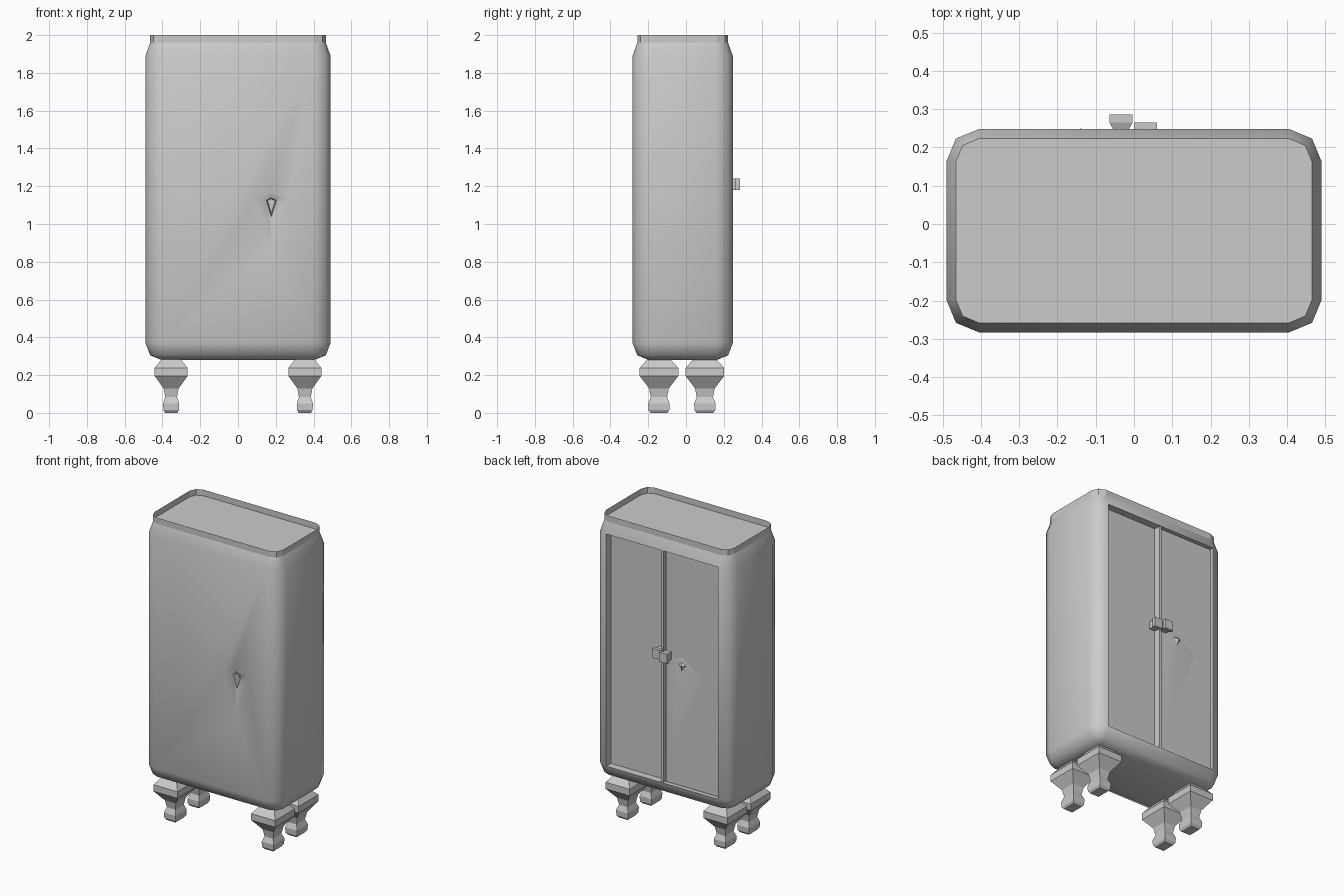
import bpy, bmesh, math
from mathutils import Vector

if "Cube" in bpy.data.objects:
    bpy.data.objects.remove(bpy.data.objects["Cube"])

HX, Y0, Y1, R = 0.49, -0.283, 0.248, 0.085   # body outline and corner radius


def finish(name, bm, smooth=None):
    bmesh.ops.remove_doubles(bm, verts=bm.verts, dist=1e-5)
    bmesh.ops.recalc_face_normals(bm, faces=bm.faces)
    me = bpy.data.meshes.new(name)
    bm.to_mesh(me)
    bm.free()
    ob = bpy.data.objects.new(name, me)
    bpy.context.collection.objects.link(ob)
    if smooth:
        shade(ob, smooth)
    return ob


def shade(ob, angle):
    bpy.ops.object.select_all(action='DESELECT')
    ob.select_set(True)
    bpy.context.view_layer.objects.active = ob
    bpy.ops.object.shade_smooth_by_angle(angle=math.radians(angle))


def loft(rings, caps=True):
    bm = bmesh.new()
    vs = [[bm.verts.new(p) for p in r] for r in rings]
    n = len(rings[0])
    for a, b in zip(vs, vs[1:]):
        for i in range(n):
            j = (i + 1) % n
            bm.faces.new((a[i], a[j], b[j], b[i]))
    if caps:
        bm.faces.new(vs[0][::-1])
        bm.faces.new(vs[-1])
    return bm


def outline(inset, z):
    """Rectangle with two-segment rounded corners."""
    pts, r = [], R - inset
    for k, (cx, cy) in enumerate([(HX - R, Y1 - R), (R - HX, Y1 - R),
                                  (R - HX, Y0 + R), (HX - R, Y0 + R)]):
        for s in range(3):
            a = math.radians(90 * k + 45 * s)
            pts.append((cx + r * math.cos(a), cy + r * math.sin(a), z))
    return pts


def rect_z(cx, cy, hx, hy, z):
    return [(cx + sx * hx, cy + sy * hy, z)
            for sx, sy in ((1, 1), (-1, 1), (-1, -1), (1, -1))]


def rect_y(cx, cz, hx, hz, y):
    return [(cx + sx * hx, y, cz + sz * hz)
            for sx, sz in ((1, 1), (-1, 1), (-1, -1), (1, -1))]


def kite(scale, y, cx=0.175, cz=1.12):
    pts = [(-0.085, 0.02), (-0.005, 0.06), (0.1, 0.02), (0.005, -0.29)]
    return [(cx + x * scale, y, cz + z * scale) for x, z in pts]


# Cabinet body, with the large back face pushed in as the door recess
bm = loft([outline(R - 1e-6, 0.28), outline(0.025, 0.305), outline(0, 0.37),
           outline(0, 1.89), outline(0.025, 1.96)])
bmesh.ops.remove_doubles(bm, verts=bm.verts, dist=1e-4)
back = next(f for f in bm.faces
            if (f.calc_center_median() - Vector((0, Y1, 1.13))).length < 0.02)
ext = bmesh.ops.extrude_discrete_faces(bm, faces=[back])
for v in ext['faces'][0].verts:
    v.co.y -= 0.048
body = finish("cabinet_body", bm)

# Punched dent in the front
cutter = finish("dent_cutter", loft([kite(1.1, -0.288), kite(0.28, -0.263), kite(0.22, -0.22)]))
cutter.hide_render = True
cutter.hide_viewport = True
mod = body.modifiers.new("dent", 'BOOLEAN')
mod.operation = 'DIFFERENCE'
mod.object = cutter
mod.solver = 'EXACT'
bpy.context.view_layer.objects.active = body
bpy.ops.object.modifier_apply(modifier=mod.name)
bpy.data.objects.remove(cutter)
shade(body, 55)

# Thin rim standing around the top
finish("top_rim", loft([outline(0.025, 1.96), outline(0.025, 2.0)], caps=False))

# The nearer door leaf and the strip between the doors
finish("door_leaf", loft([rect_y(-0.208, 1.13, 0.195, 0.755, 0.19),
                          rect_y(-0.208, 1.13, 0.195, 0.755, 0.228)]))
finish("door_strip", loft([rect_y(0, 1.13, 0.008, 0.758, 0.19),
                           rect_y(0, 1.13, 0.008, 0.758, 0.245)]))

# Flared door handles, one set deeper than the other
for name, x, dy in (("left_handle", -0.034, 0), ("right_handle", 0.03, -0.021)):
    finish(name, loft([rect_y(x, 1.21, 0.021, 0.024, 0.225 + dy),
                       rect_y(x, 1.21, 0.021, 0.024, 0.248 + dy),
                       rect_y(x, 1.21, 0.03, 0.031, 0.265 + dy),
                       rect_y(x, 1.21, 0.03, 0.031, 0.286 + dy)]))

# Bulge on the door leaf with a small torn spike
def pyramid(name, base, y, tip, smooth=None):
    bm = bmesh.new()
    vs = [bm.verts.new((x, y, z)) for x, z in base]
    t = bm.verts.new(tip)
    for i in range(len(vs)):
        bm.faces.new((vs[i], vs[(i + 1) % len(vs)], t))
    bm.faces.new(vs[::-1])
    finish(name, bm, smooth)


pyramid("door_bulge", [(-0.03, 1.19), (-0.13, 1.22), (-0.29, 1.11), (-0.04, 0.45)],
        0.227, (-0.13, 0.238, 1.16), 50)
pyramid("torn_spike", [(-0.10, 1.17), (-0.13, 1.19), (-0.165, 1.17), (-0.13, 1.11)],
        0.23, (-0.14, 0.25, 1.17))

# Turned square legs: height, half width in x, half width in y
PROFILE = [(0, 0.032, 0.044), (0.015, 0.041, 0.055), (0.05, 0.043, 0.057),
           (0.083, 0.031, 0.043), (0.13, 0.04, 0.052), (0.195, 0.087, 0.102),
           (0.238, 0.087, 0.102), (0.285, 0.05, 0.06)]
for sx, xn in ((-1, "left"), (1, "right")):
    for cy, yn in ((-0.143, "front"), (0.1, "back")):
        finish(f"{yn}_{xn}_leg",
               loft([rect_z(sx * 0.354, cy, hx, hy, z) for z, hx, hy in PROFILE]))
